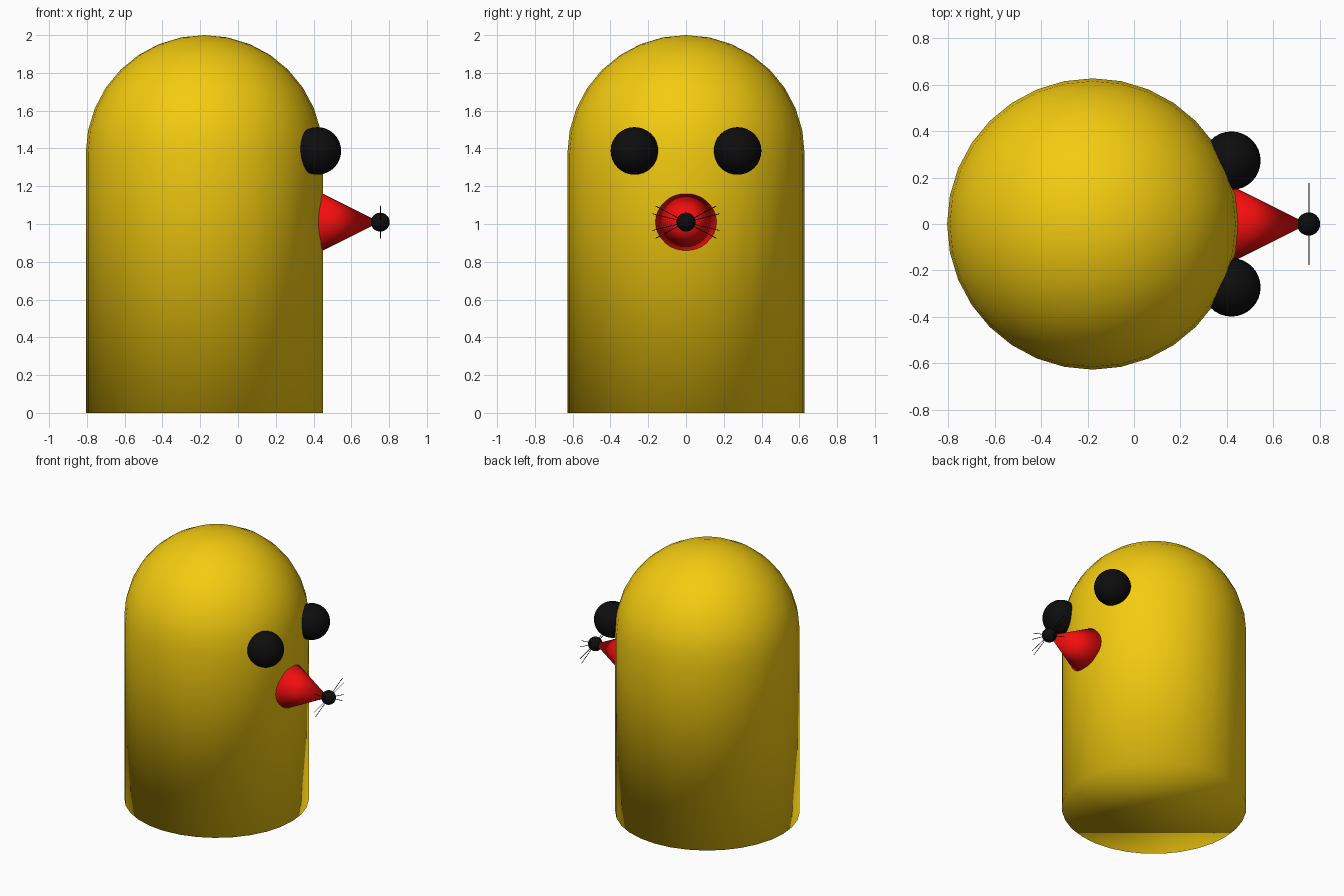
import bpy, bmesh
from math import sin, cos, pi, radians
from mathutils import Vector, Matrix

if "Cube" in bpy.data.objects:
    bpy.data.objects.remove(bpy.data.objects["Cube"])


def material(name, rgb):
    m = bpy.data.materials.new(name)
    m.diffuse_color = (*rgb, 1)
    m.use_nodes = True
    m.node_tree.nodes["Principled BSDF"].inputs["Base Color"].default_value = m.diffuse_color
    return m


yellow = material("yellow", (0.9, 0.6, 0.005))
red = material("red", (0.9, 0.004, 0.004))
black = material("black", (0.004, 0.004, 0.004))


def finish(bm, name, mat):
    bmesh.ops.recalc_face_normals(bm, faces=bm.faces)
    me = bpy.data.meshes.new(name)
    bm.to_mesh(me)
    bm.free()
    me.materials.append(mat)
    for p in me.polygons:
        p.use_smooth = True
    ob = bpy.data.objects.new(name, me)
    bpy.context.collection.objects.link(ob)
    return ob


def ball(name, loc, r, mat):
    bm = bmesh.new()
    bmesh.ops.create_uvsphere(bm, u_segments=32, v_segments=16, radius=r,
                              matrix=Matrix.Translation(loc))
    return finish(bm, name, mat)


def cone(name, base, tip, r1, r2, sides, mat):
    base, tip = Vector(base), Vector(tip)
    d = tip - base
    rot = d.to_track_quat('Z', 'Y').to_matrix().to_4x4()
    bm = bmesh.new()
    bmesh.ops.create_cone(bm, cap_ends=True, segments=sides, radius1=r1, radius2=r2,
                          depth=d.length, matrix=Matrix.Translation((base + tip) / 2) @ rot)
    bmesh.ops.remove_doubles(bm, verts=bm.verts, dist=1e-5)
    return finish(bm, name, mat)


# Body: column with a half-sphere top, smooth across the bottom rim
R, CX, SIDES = 0.628, -0.178, 32
profile = [(R, 0)] + [(R * cos(i * pi / 16), 2 - R + R * sin(i * pi / 16)) for i in range(8)]
bm = bmesh.new()
rings = [[bm.verts.new((CX + r * cos(2 * pi * k / SIDES), r * sin(2 * pi * k / SIDES), z))
          for k in range(SIDES)] for r, z in profile]
for a, b in zip(rings, rings[1:]):
    for k in range(SIDES):
        n = (k + 1) % SIDES
        bm.faces.new((a[k], a[n], b[n], b[k]))
top = bm.verts.new((CX, 0, 2))
for k in range(SIDES):
    bm.faces.new((rings[-1][k], rings[-1][(k + 1) % SIDES], top))
bm.faces.new(rings[0][::-1])
finish(bm, "body", yellow)

# Snout and nose
NZ = 1.01
cone("snout", (0.35, 0, NZ), (0.75, 0, NZ), 0.2, 0, 32, red)
ball("nose", (0.753, 0, NZ), 0.05, black)

# Eyes and whiskers, mirrored left and right
for s, side in ((-1, "right"), (1, "left")):
    ball(f"eye_{side}", (0.42, s * 0.273, 1.387), 0.126, black)
    for i, a in enumerate((-28, -14, 14, 28)):
        a = radians(a)
        cone(f"whisker_{side}_{i}", (0.755, 0, NZ),
             (0.755, s * 0.182 * cos(a), NZ + 0.182 * sin(a)), 0.002, 0.002, 8, black)
